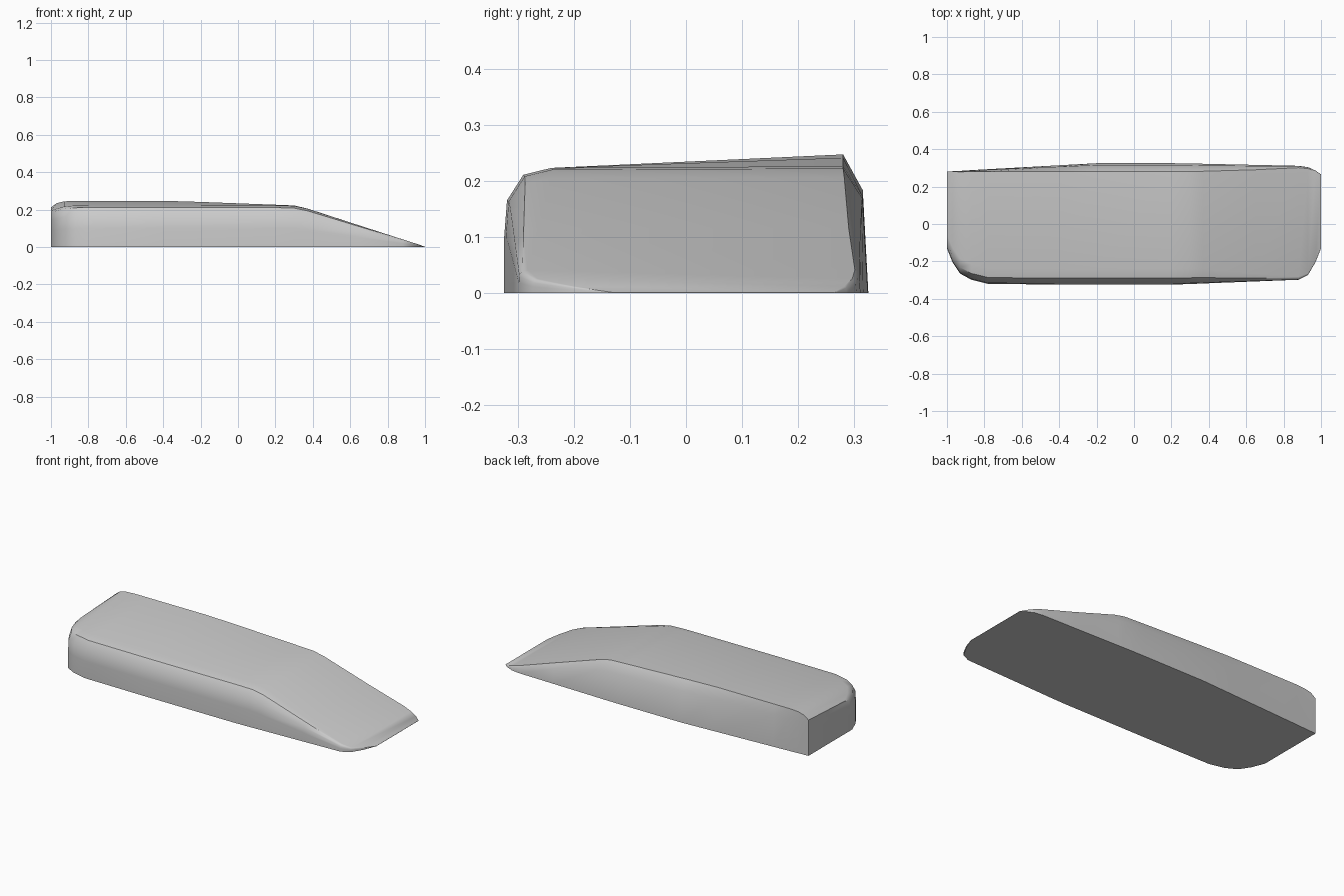
import bpy, bmesh, math

cube = bpy.data.objects.get("Cube")
if cube:
    bpy.data.objects.remove(cube, do_unlink=True)

grey = bpy.data.materials.new("light grey")
grey.use_nodes = True
colour = (0.6, 0.6, 0.6, 1)
grey.diffuse_color = colour
grey.node_tree.nodes["Principled BSDF"].inputs["Base Color"].default_value = colour

# Stations along the block: x, front y, back y, front top z, back top z, back bevel width
STATIONS = [
    (-1.0, -0.13, 0.28, 0.195, 0.212, 0.0),
    (-0.97, -0.205, 0.282, 0.205, 0.234, 0.002),
    (-0.93, -0.265, 0.284, 0.216, 0.244, 0.005),
    (-0.87, -0.298, 0.288, 0.222, 0.247, 0.008),
    (-0.78, -0.32, 0.293, 0.223, 0.247, 0.013),
    (-0.4, -0.324, 0.314, 0.223, 0.247, 0.034),
    (-0.2, -0.324, 0.325, 0.223, 0.241, 0.045),
    (0.2, -0.324, 0.325, 0.223, 0.226, 0.045),
    (0.3, -0.321, 0.324, 0.22, 0.222, 0.044),
    (0.37, -0.318, 0.322, 0.205, 0.206, 0.04),
    (0.65, -0.307, 0.316, 0.115, 0.115, 0.026),
    (0.88, -0.298, 0.311, 0.041, 0.041, 0.01),
    (0.93, -0.273, 0.304, 0.025, 0.025, 0.008),
    (0.97, -0.205, 0.286, 0.012, 0.012, 0.004),
    (1.0, -0.13, 0.265, 0.001, 0.001, 0.001),
]


def section(x, yf, yb, zf, zb, bevel):
    """Half-round front shoulder, gently sloped top, chamfered back."""
    s = zf / 0.223
    ring = [(yf, 0), (yf, 0.45 * zf), (yf + 0.005 * s, 0.74 * zf),
            (yf + 0.034 * s, 0.945 * zf), (yf + 0.084 * s, zf),
            (yb - bevel, zb), (yb - 0.22 * bevel, 0.76 * zb), (yb, 0)]
    return [(x, y, z) for y, z in ring]


# Loft the sections and close both ends
bm = bmesh.new()
rings = [[bm.verts.new(p) for p in section(*st)] for st in STATIONS]
for a, b in zip(rings, rings[1:]):
    for i in range(len(a)):
        j = (i + 1) % len(a)
        bm.faces.new((a[i], a[j], b[j], b[i]))
bm.faces.new(rings[0])
bm.faces.new(rings[-1])
bmesh.ops.recalc_face_normals(bm, faces=bm.faces)

mesh = bpy.data.meshes.new("wedge_block")
bm.to_mesh(mesh)
bm.free()
block = bpy.data.objects.new("wedge_block", mesh)
bpy.context.collection.objects.link(block)
mesh.materials.append(grey)

# Smooth shading with crisp base and end edges
bpy.ops.object.select_all(action='DESELECT')
block.select_set(True)
bpy.context.view_layer.objects.active = block
bpy.ops.object.shade_smooth_by_angle(angle=math.radians(40))
